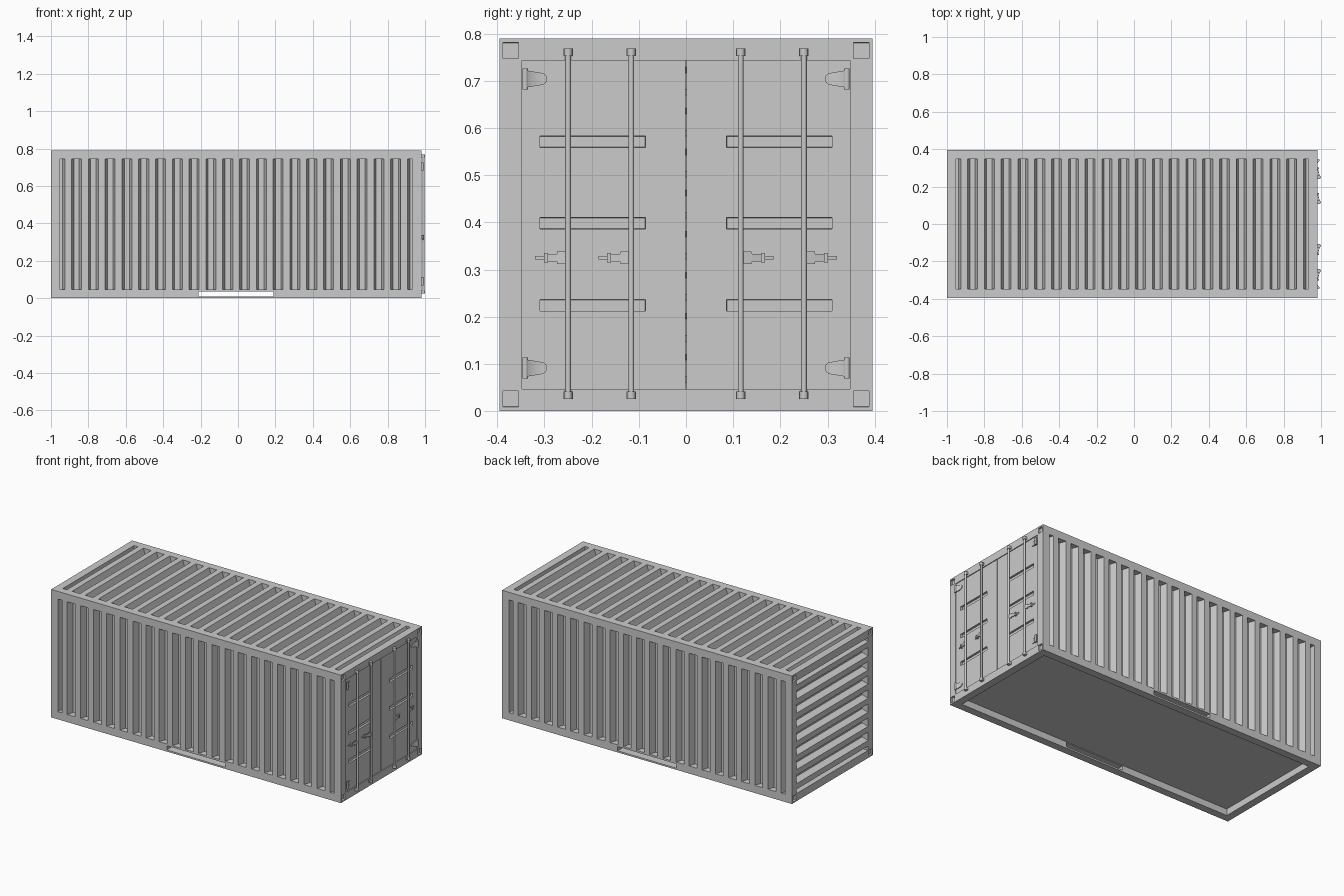
import bpy, bmesh, math
from mathutils import Vector, Matrix

if "Cube" in bpy.data.objects:
    bpy.data.objects.remove(bpy.data.objects["Cube"])

X0, X1, Y, H = -1.0, 0.98, 0.395, 0.79   # body limits
B = 0.047                                # frame beam size
DEPTH = 0.04                             # corrugation depth

mat = bpy.data.materials.new("container grey")
mat.diffuse_color = (0.6, 0.6, 0.6, 1)
mat.use_nodes = True
mat.node_tree.nodes["Principled BSDF"].inputs["Base Color"].default_value = mat.diffuse_color


def finish(name, bm):
    me = bpy.data.meshes.new(name)
    bm.to_mesh(me)
    bm.free()
    me.materials.append(mat)
    ob = bpy.data.objects.new(name, me)
    bpy.context.collection.objects.link(ob)
    return ob


def add_box(bm, lo, hi):
    lo, hi = Vector(lo), Vector(hi)
    size = hi - lo
    m = Matrix.Translation((lo + hi) / 2) @ Matrix.Diagonal((*[abs(s) for s in size], 1))
    bmesh.ops.create_cube(bm, size=1, matrix=m)


def box(name, lo, hi):
    bm = bmesh.new()
    add_box(bm, lo, hi)
    return finish(name, bm)


def pocket(bm, axis, sign, lo, hi, depth):
    """Sink a rectangle into the outer face looking along sign*axis."""
    others = [a for a in range(3) if a != axis]
    for a, l, h in zip(others, lo, hi):
        for v in (l, h):
            co, no = Vector(), Vector()
            co[a], no[a] = v, 1
            bmesh.ops.bisect_plane(bm, geom=bm.verts[:] + bm.edges[:] + bm.faces[:],
                                   plane_co=co, plane_no=no)
    bm.normal_update()
    faces = [f for f in bm.faces if f.normal[axis] * sign > 0.99 and all(
        l < f.calc_center_median()[a] < h for a, l, h in zip(others, lo, hi))]
    bmesh.ops.inset_region(bm, faces=faces, thickness=0.0005, depth=-depth,
                           use_even_offset=True)


def corrugate(name, n, u0, u1, v0, v1, place, outward):
    """Folded sheet: n periods along u, half grooves at both ends."""
    p = (u1 - u0) / n
    pts = [(u0, DEPTH)]
    for k in range(n + 1):
        c = u0 + k * p
        for off, d in ((-0.3, 0), (-0.16, DEPTH), (0.16, DEPTH), (0.3, 0)):
            u = c + off * p
            if u0 < u < u1:
                pts.append((u, d))
    pts.append((u1, DEPTH))
    bm = bmesh.new()
    rows = [[bm.verts.new(place(u, v, d)) for u, d in pts] for v in (v0, v1)]
    for i in range(len(pts) - 1):
        bm.faces.new((rows[0][i], rows[0][i + 1], rows[1][i + 1], rows[1][i]))
    bm.normal_update()
    if bm.faces[:][0].normal.dot(Vector(outward)) < 0:
        bmesh.ops.reverse_faces(bm, faces=bm.faces[:])
    return finish(name, bm)


# corner posts with lock holes at both ends
for ex, xe in ((-1, X0), (1, X1)):
    for sy in (-1, 1):
        bm = bmesh.new()
        xs = sorted((xe, xe - ex * B))
        ys = sorted((sy * Y, sy * (Y - B)))
        add_box(bm, (xs[0], ys[0], 0), (xs[1], ys[1], H))
        for z in (0.009, H - 0.043):
            pocket(bm, 0, ex, (ys[0] + 0.007, z), (ys[1] - 0.007, z + 0.034), 0.012)
        finish("corner_post", bm)
    # end rails
    for z in (0, H - B):
        xs = sorted((xe, xe - ex * B))
        box("end_rail", (xs[0], -Y + B, z), (xs[1], Y - B, z + B))

# long rails; the bottom ones have a fork slot
for sy in (-1, 1):
    ya, yb = sorted((sy * Y, sy * (Y - B)))
    box("top_rail", (X0 + B, ya, H - B), (X1 - B, yb, H))
    bm = bmesh.new()
    for xa, xb, za, zb in ((X0 + B, -0.21, 0, B), (0.19, X1 - B, 0, B),
                           (-0.21, 0.19, 0, 0.01), (-0.21, 0.19, 0.036, B)):
        add_box(bm, (xa, ya, za), (xb, yb, zb))
    finish("bottom_rail", bm)
    # side wall
    corrugate("side_wall", 21, X0 + B, X1 - B, B, H - B,
              lambda u, v, d: (u, sy * (Y - d), v), (0, sy, 0))

# roof, closed end and floor
corrugate("roof", 21, X0 + B, X1 - B, -Y + B, Y - B, lambda u, v, d: (u, v, H - d), (0, 0, 1))
corrugate("end_wall", 8, B, H - B, -Y + B, Y - B, lambda u, v, d: (X0 + d, v, u), (-1, 0, 0))
box("floor", (X0 + 0.04, -Y + 0.04, 0.04), (X1 - 0.04, Y - 0.04, 0.046))

DX = X1 - 0.005   # door face


def plate(bm, pts, thick):
    """Prism from (x, y, half height) stations."""
    rings = []
    for x, y, h in pts:
        rings.append([bm.verts.new((x + dx, y, zz)) for dx, zz in
                      ((0, -h), (0, h), (-thick, h), (-thick, -h))])
    for a, b in zip(rings, rings[1:]):
        for i in range(4):
            j = (i + 1) % 4
            bm.faces.new((a[i], a[j], b[j], b[i]))
    bm.faces.new(rings[0])
    bm.faces.new(rings[-1])


def solid(name, bm, sy, z):
    bmesh.ops.transform(bm, matrix=Matrix.Translation((0, 0, z)) @ Matrix.Diagonal((1, sy, 1, 1)),
                        verts=bm.verts)
    bmesh.ops.recalc_face_normals(bm, faces=bm.faces)
    return finish(name, bm)


def cylinder(bm, r, x, y, za, zb, seg=14):
    bmesh.ops.create_cone(bm, cap_ends=True, segments=seg, radius1=r, radius2=r, depth=zb - za,
                          matrix=Matrix.Translation((x, y, (za + zb) / 2)))


rounded = []
for sy in (-1, 1):
    # door leaf with three sunken bands
    bm = bmesh.new()
    ya, yb = sorted((sy * 0.001, sy * (Y - B)))
    add_box(bm, (DX - 0.03, ya, B), (DX, yb, H - B))
    for z in (0.224, 0.398, 0.571):
        ra, rb = sorted((sy * 0.086, sy * 0.31))
        pocket(bm, 0, 1, (ra, z - 0.012), (rb, z + 0.012), 0.012)
    finish("door_leaf", bm)

    for y in (0.116, 0.25):
        # lock rod with end keepers
        bm = bmesh.new()
        cylinder(bm, 0.006, 0.991, sy * y, 0.03, 0.765)
        for z in (0.025, 0.753):
            cylinder(bm, 0.009, 0.991, sy * y, z, z + 0.016)
            add_box(bm, (X1 - 0.002, sy * y - 0.01, z), (0.988, sy * y + 0.01, z + 0.016))
        rounded.append(finish("lock_rod", bm))
        # slanted handle
        bm = bmesh.new()
        plate(bm, [(0.994, y, 0.013), (0.989, y + 0.023, 0.013),
                   (0.989, y + 0.0235, 0.008), (0.984, y + 0.043, 0.008),
                   (0.983, y + 0.046, 0.004), (0.979, y + 0.07, 0.004)], 0.004)
        add_box(bm, (DX, y + 0.043, -0.01), (0.988, y + 0.051, 0.01))
        solid("rod_handle", bm, sy, 0.325)

    # hinges: barrel plus tapered strap
    for z in (0.091, 0.704):
        bm = bmesh.new()
        cylinder(bm, 0.006, 0.986, 0.341, -0.022, 0.022)
        plate(bm, [(0.990, 0.338, 0.018), (0.981, 0.325, 0.016), (0.979, 0.302, 0.012),
                   (0.979, 0.297, 0.008), (0.979, 0.295, 0.003)], 0.006)
        rounded.append(solid("hinge", bm, sy, z))

# smooth the round parts only
bpy.ops.object.select_all(action='DESELECT')
for ob in rounded:
    ob.select_set(True)
bpy.context.view_layer.objects.active = rounded[0]
bpy.ops.object.shade_smooth_by_angle(angle=math.radians(35))
